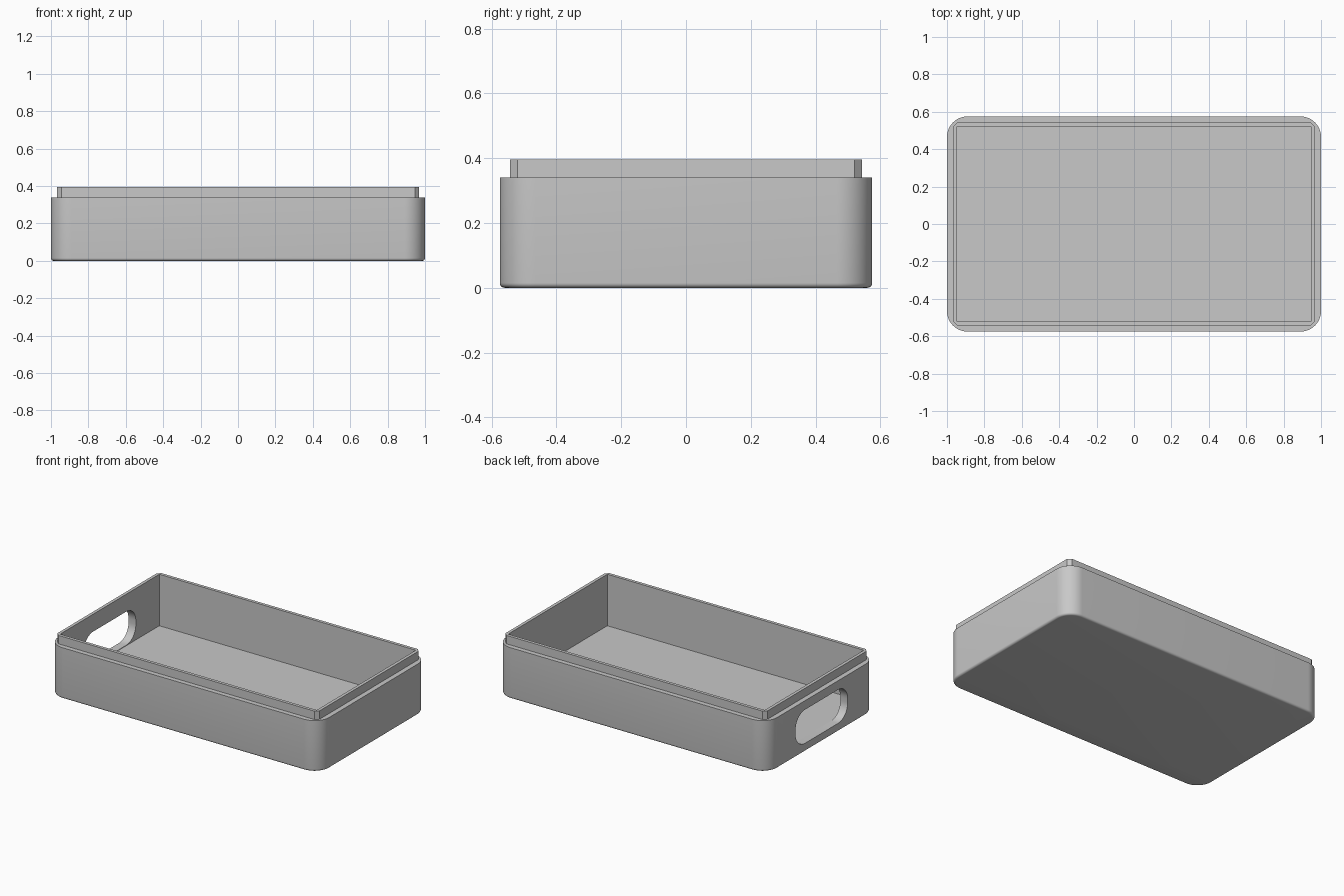
import bpy, bmesh, math
from mathutils import Matrix

cube = bpy.data.objects.get("Cube")
if cube:
    bpy.data.objects.remove(cube, do_unlink=True)

grey = bpy.data.materials.new("plain grey")
grey.use_nodes = True
grey.diffuse_color = (0.58, 0.58, 0.58, 1)
grey.node_tree.nodes["Principled BSDF"].inputs["Base Color"].default_value = (0.58, 0.58, 0.58, 1)


def rounded_rect(hx, hy, r, steps):
    """Counter-clockwise outline; steps=1 gives chamfers, steps=0 sharp corners."""
    pts = []
    for i, (sx, sy) in enumerate(((1, 1), (-1, 1), (-1, -1), (1, -1))):
        if steps == 0:
            pts.append((sx * hx, sy * hy))
            continue
        for k in range(steps + 1):
            a = math.pi / 2 * (i + k / steps)
            pts.append((sx * (hx - r) + r * math.cos(a), sy * (hy - r) + r * math.sin(a)))
    return pts


def prism(name, outline, low, high, matrix=Matrix(), base_round=0):
    """Outline extruded from low to high, with an optional rounded bottom edge."""
    bm = bmesh.new()
    base = bm.faces.new([bm.verts.new((x, y, low)) for x, y in outline])
    grown = bmesh.ops.extrude_face_region(bm, geom=[base], use_keep_orig=True)
    for v in grown["geom"]:
        if isinstance(v, bmesh.types.BMVert):
            v.co.z = high
    bmesh.ops.recalc_face_normals(bm, faces=bm.faces)
    if base_round:
        rim = [e for e in bm.edges if all(abs(v.co.z - low) < 1e-6 for v in e.verts)]
        bmesh.ops.bevel(bm, geom=rim, offset=base_round, segments=5, profile=0.5, affect='EDGES')
    bm.transform(matrix)
    mesh = bpy.data.meshes.new(name)
    bm.to_mesh(mesh)
    bm.free()
    mesh.materials.append(grey)
    obj = bpy.data.objects.new(name, mesh)
    bpy.context.collection.objects.link(obj)
    return obj


def combine(target, tool, operation):
    """Apply a boolean and discard the tool object."""
    tool.hide_render = True
    mod = target.modifiers.new(operation.lower(), 'BOOLEAN')
    mod.operation, mod.object, mod.solver = operation, tool, 'EXACT'
    bpy.context.view_layer.objects.active = target
    bpy.ops.object.modifier_apply(modifier=mod.name)
    bpy.data.objects.remove(tool, do_unlink=True)


# Outer shell with rounded corners and a softened bottom edge
tray = prism("tray", rounded_rect(1.0, 0.575, 0.11, 16), 0, 0.34, base_round=0.015)

# Stepped lip with chamfered corners
lip = prism("lip", rounded_rect(0.967, 0.543, 0.022, 1), 0.2, 0.396)
combine(tray, lip, 'UNION')

# Square-cornered cavity
cavity = prism("cavity_cutter", rounded_rect(0.946, 0.522, 0, 0), 0.053, 0.6)
combine(tray, cavity, 'DIFFERENCE')

# Hand slot through the -x wall
along_x = Matrix(((0, 0, 1, 0), (1, 0, 0, 0), (0, 1, 0, 0.168), (0, 0, 0, 1)))
slot = prism("slot_cutter", rounded_rect(0.275, 0.112, 0.1, 12), -1.1, -0.85, along_x)
combine(tray, slot, 'DIFFERENCE')

# Smooth the rounded areas, keep the real edges sharp
for o in bpy.context.selected_objects:
    o.select_set(False)
tray.select_set(True)
bpy.context.view_layer.objects.active = tray
bpy.ops.object.shade_smooth_by_angle(angle=math.radians(30))
